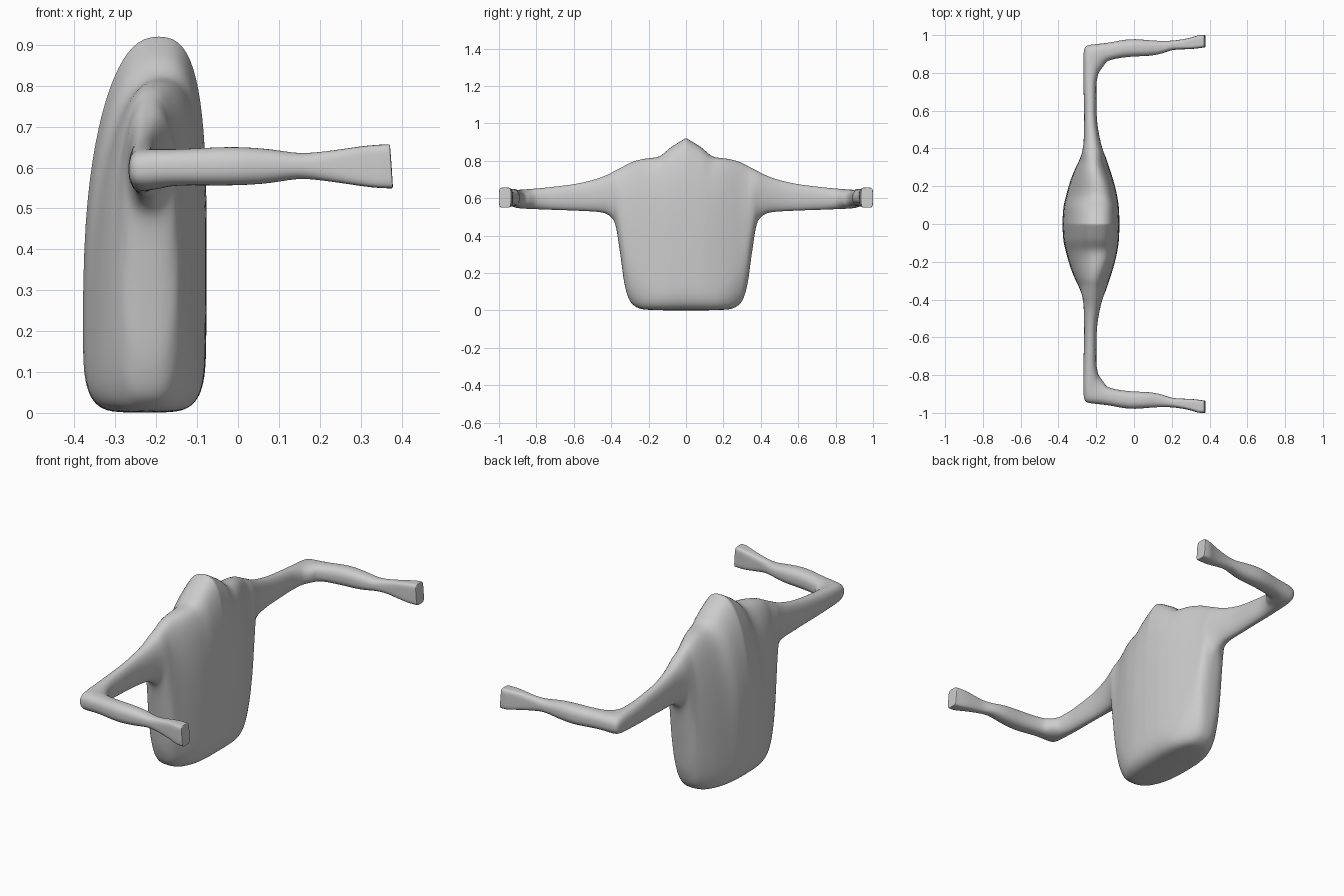
import bpy, bmesh
from math import cos, sin, pi

if "Cube" in bpy.data.objects:
    bpy.data.objects.remove(bpy.data.objects["Cube"])

SIDES = 40


def spow(v, e):
    return (1 if v >= 0 else -1) * abs(v) ** e


def smooth_rows(rows, steps):
    """Fill in rows between key rows with a cubic that never overshoots."""
    def slope(k, c):
        if k == 0 or k == len(rows) - 1:
            return 0 if k == 0 else rows[k][c] - rows[k - 1][c]
        d0, d1 = rows[k][c] - rows[k - 1][c], rows[k + 1][c] - rows[k][c]
        return 2 * d0 * d1 / (d0 + d1) if d0 * d1 > 0 else 0
    out = []
    for k in range(len(rows) - 1):
        for s in range(steps):
            t = s / steps
            h = t * t * (3 - 2 * t)
            out.append([p + (q - p) * h + slope(k, c) * t * (1 - t) ** 2
                        - slope(k + 1, c) * t * t * (1 - t)
                        for c, (p, q) in enumerate(zip(rows[k], rows[k + 1]))])
    return out + [list(rows[-1])]


def ring(bm, back, front, low, mid, high, n_low, n_high, lean=0):
    """Upright rounded section spanning two plan points, leaning forward at the top."""
    verts = []
    for i in range(SIDES):
        a = 2 * pi * i / SIDES
        s = sin(a)
        e = 2 / (n_high if s >= 0 else n_low)
        u = 0.5 + 0.5 * spow(cos(a), e)
        v = spow(s, e)
        z = mid + v * (high - mid if v >= 0 else mid - low)
        x = back[0] + (front[0] - back[0]) * u + lean * max(v, 0) ** 2
        verts.append(bm.verts.new((x, back[1] + (front[1] - back[1]) * u, z)))
    return verts


# Torso and upper arm: y, x back, x front, z low, z high
torso = [
    (0, -.38, -.077, 0, .924),
    (.08, -.375, -.08, 0, .875),
    (.15, -.36, -.09, .001, .822),
    (.23, -.337, -.109, .005, .811),
    (.29, -.313, -.128, .035, .794),
    (.325, -.296, -.139, .12, .776),
    (.353, -.284, -.149, .31, .761),
    (.385, -.274, -.162, .48, .744),
    (.45, -.266, -.18, .524, .713),
    (.58, -.264, -.198, .533, .678),
    (.75, -.268, -.2, .539, .656),
]
# Elbow: outer x, y, inner x, y, z low, z high
elbow = [
    (-.268, .89, -.188, .8, .543, .648),
    (-.263, .932, -.174, .82, .545, .646),
    (-.242, .948, -.158, .84, .548, .645),
]
# Forearm: x, outer y, inner y, z low, z high
forearm = [
    (-.14, .958, .865, .557, .645),
    (-.02, .98, .886, .556, .651),
    (.08, .973, .89, .562, .645),
    (.15, .969, .903, .573, .635),
    (.21, .971, .923, .568, .639),
    (.3, .986, .926, .555, .652),
    (.345, 1, .931, .55, .656),
    (.372, 1, .935, .549, .657),
]

bm = bmesh.new()
rings = []
# Torso sections change from boxy at the bottom to round at the arm
for y, xb, xf, low, high in smooth_rows(torso, 4):
    t = min(max((y - .15) / .21, 0), 1)
    w = t * t * (3 - 2 * t)
    mid = low + (high - low) * (.27 + .23 * w)
    rings.append(ring(bm, (xb, y), (xf, y), low, mid, high,
                      4.5 - 2.2 * w, 2.6 - .3 * w, .035 * (1 - w)))
# Arm sections turn at the elbow and become boxy at the hand
arm = elbow + [(x, yo, x, yi, lo, hi) for x, yo, yi, lo, hi in forearm]
for xo, yo, xi, yi, lo, hi in smooth_rows(arm, 2):
    n = 2.4 + 2.6 * min(max((xo - .2) / .14, 0), 1)
    rings.append(ring(bm, (xo, yo), (xi, yi), lo, (lo + hi) / 2, hi, n, n))
# Rim of the hand end
x, yo, yi, lo, hi = forearm[-1]
for dx, inset in ((.003, 0), (.004, .006)):
    rings.append(ring(bm, (x + dx, yo - inset), (x + dx, yi + inset),
                      lo + inset, (lo + hi) / 2, hi - inset, 5, 5))
for a, b in zip(rings, rings[1:]):
    for i in range(SIDES):
        j = (i + 1) % SIDES
        bm.faces.new((a[i], a[j], b[j], b[i]))
bm.faces.new(rings[-1])
# Slightly slanted hand end
for r in rings[-3:]:
    for v in r:
        v.co.x += (.6 - v.co.z) * .07

# Mirror the half body and weld the centre line
twin = bmesh.ops.duplicate(bm, geom=bm.verts[:] + bm.edges[:] + bm.faces[:])["geom"]
for v in twin:
    if isinstance(v, bmesh.types.BMVert):
        v.co.y *= -1
bmesh.ops.remove_doubles(bm, verts=[v for v in bm.verts if abs(v.co.y) < 1e-5], dist=1e-4)
bmesh.ops.recalc_face_normals(bm, faces=bm.faces[:])
mesh = bpy.data.meshes.new("torso_with_arms")
bm.to_mesh(mesh)
bm.free()

# Soft surface
body = bpy.data.objects.new("torso_with_arms", mesh)
bpy.context.collection.objects.link(body)
body.modifiers.new("smooth", 'SUBSURF').levels = 1
body.modifiers["smooth"].render_levels = 1
bpy.context.view_layer.objects.active = body
body.select_set(True)
bpy.ops.object.modifier_apply(modifier="smooth")
bpy.ops.object.shade_smooth_by_angle(angle=0.7)
